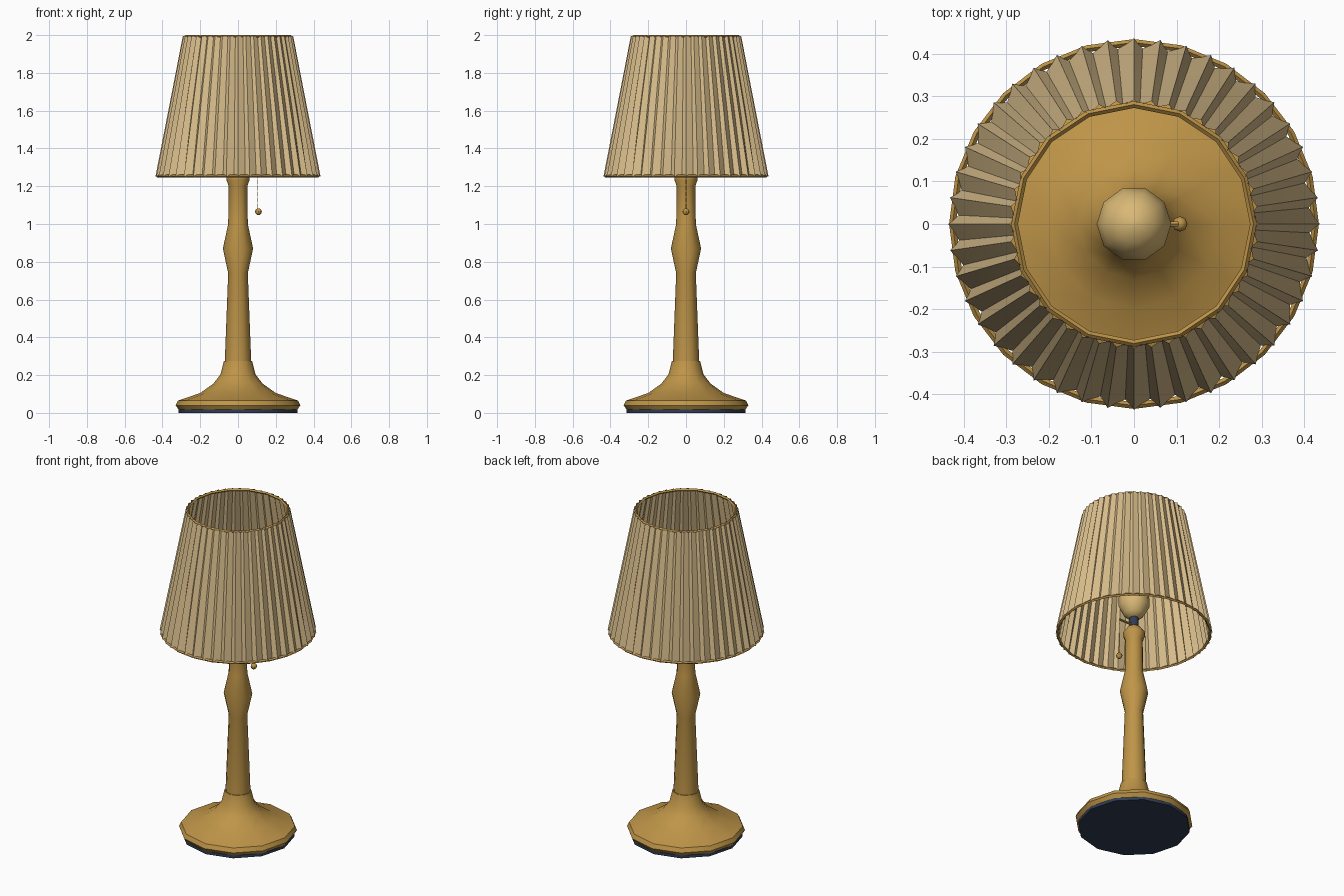
import bpy, bmesh
from math import pi, sin, cos, radians
from mathutils import Vector

cube = bpy.data.objects.get("Cube")
if cube:
    bpy.data.objects.remove(cube)


def material(name, rgb):
    m = bpy.data.materials.new(name)
    m.use_nodes = True
    m.diffuse_color = (*rgb, 1)
    m.node_tree.nodes["Principled BSDF"].inputs["Base Color"].default_value = (*rgb, 1)
    return m


brass = material("brass", (0.52, 0.30, 0.065))
fabric = material("cream fabric", (0.69, 0.51, 0.26))
glass = material("warm glass", (0.69, 0.48, 0.18))
navy = material("dark navy", (0.03, 0.046, 0.085))


def finish(name, bm, mat, angle=40):
    bmesh.ops.recalc_face_normals(bm, faces=bm.faces)
    mesh = bpy.data.meshes.new(name)
    bm.to_mesh(mesh)
    bm.free()
    mesh.materials.append(mat)
    ob = bpy.data.objects.new(name, mesh)
    bpy.context.collection.objects.link(ob)
    bpy.ops.object.select_all(action='DESELECT')
    ob.select_set(True)
    bpy.context.view_layer.objects.active = ob
    bpy.ops.object.shade_smooth_by_angle(angle=radians(angle))
    return ob


def bridge(bm, rings):
    for a, b in zip(rings, rings[1:]):
        for i in range(len(a)):
            j = (i + 1) % len(a)
            bm.faces.new((a[i], a[j], b[j], b[i]))


def lathe(name, profile, sides, mat, angle=40):
    """Turn (radius, height) points about the z axis and cap both ends."""
    bm = bmesh.new()
    rings = [[bm.verts.new((r * cos(2 * pi * i / sides), r * sin(2 * pi * i / sides), z))
              for i in range(sides)] for r, z in profile]
    bridge(bm, rings)
    bm.faces.new(rings[0])
    bm.faces.new(rings[-1])
    return finish(name, bm, mat, angle)


def hoop(name, radius, z, thick, sides):
    """Low-sided wire ring with a square section."""
    bm = bmesh.new()
    section = [(-thick, 0), (0, thick), (thick, 0), (0, -thick)]
    rings = [[bm.verts.new(((radius + dr) * cos(a), (radius + dr) * sin(a), z + dz))
              for a in (2 * pi * i / sides for i in range(sides))] for dr, dz in section]
    bridge(bm, rings + rings[:1])
    return finish(name, bm, brass)


def rod(name, start, end, radius, sides=6):
    bm = bmesh.new()
    start, end = Vector(start), Vector(end)
    bmesh.ops.create_cone(bm, cap_ends=True, segments=sides, radius1=radius,
                          radius2=radius, depth=(end - start).length)
    ob = finish(name, bm, brass)
    ob.rotation_mode = 'QUATERNION'
    ob.rotation_quaternion = (end - start).to_track_quat('Z', 'Y')
    ob.location = (start + end) / 2
    return ob


# Foot pad and flared base
lathe("foot_pad", [(0.315, 0), (0.315, 0.022)], 12, navy)
lathe("base", [(0.315, 0.018), (0.33, 0.04), (0.318, 0.065), (0.2, 0.105), (0.13, 0.155),
               (0.092, 0.205), (0.075, 0.275)], 12, brass)

# Turned stem with a bulge and a top collar
lathe("stem", [(0.07, 0.27), (0.052, 0.74), (0.08, 0.87), (0.052, 1.0), (0.049, 1.2),
               (0.062, 1.235), (0.062, 1.25), (0.035, 1.285)], 12, brass)

# Socket and bulb
lathe("socket", [(0.026, 1.28), (0.026, 1.36)], 10, navy)
lathe("bulb", [(0.03, 1.345), (0.06, 1.37), (0.086, 1.42), (0.088, 1.47), (0.075, 1.52),
               (0.045, 1.555), (0.008, 1.567)], 10, glass, 60)

# Pull switch: arm, chain of short links and end bead
rod("switch_arm", (0.02, 0, 1.3), (0.105, 0, 1.3), 0.007)
LINKS = 7
for i in range(LINKS):
    top = 1.3 - i * 0.032
    rod(f"chain_link_{i + 1}", (0.105, 0, top), (0.105, 0, top - 0.026), 0.002, 4)
bm = bmesh.new()
bmesh.ops.create_uvsphere(bm, u_segments=8, v_segments=6, radius=0.018)
bead = finish("pull_bead", bm, brass)
bead.location = (0.108, 0, 1.065)

# Pleated shade: folds deepen towards the lower edge
PLEATS = 44
bm = bmesh.new()
rings = []
for z, outer, inner in ((1.252, 0.437, 0.413), (1.62, 0.365, 0.351), (1.996, 0.292, 0.28)):
    ring = []
    for i in range(PLEATS * 2):
        a = (i + (0.3 if i % 2 else 0)) * pi / PLEATS
        r = inner if i % 2 else outer
        ring.append(bm.verts.new((r * cos(a), r * sin(a), z)))
    rings.append(ring)
bridge(bm, rings)
finish("pleated_shade", bm, fabric)

# Wire hoops edging the shade
hoop("upper_hoop", 0.281, 1.992, 0.008, 16)
hoop("lower_hoop", 0.427, 1.255, 0.008, 24)
